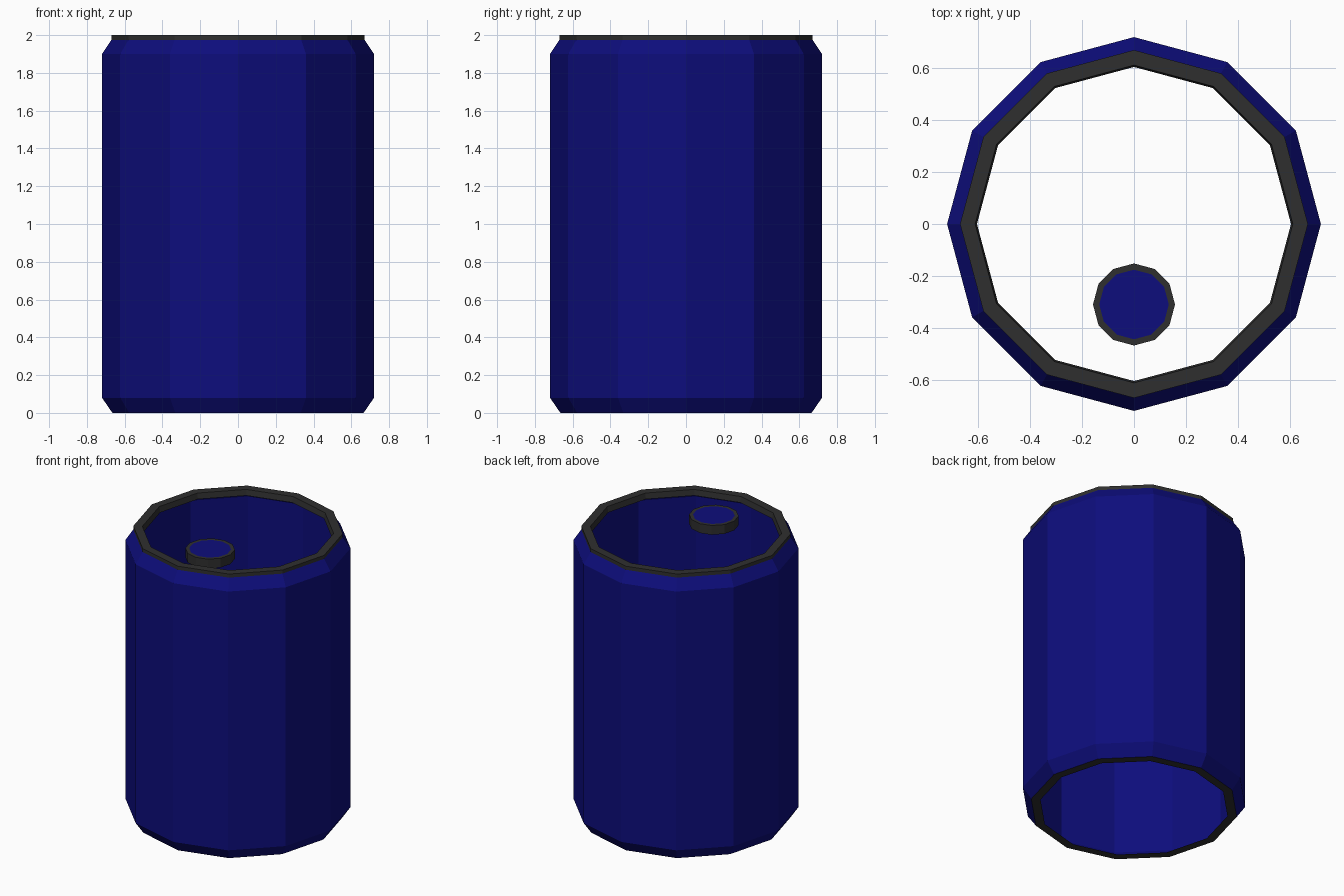
import bpy
import bmesh
from math import cos, sin, tau

SIDES = 12

cube = bpy.data.objects.get("Cube")
if cube:
    bpy.data.objects.remove(cube, do_unlink=True)


def make_material(name, rgb):
    mat = bpy.data.materials.new(name)
    mat.use_nodes = True
    mat.diffuse_color = (*rgb, 1)
    mat.node_tree.nodes["Principled BSDF"].inputs["Base Color"].default_value = (*rgb, 1)
    return mat


blue = make_material("deep blue", (0.004, 0.004, 0.2))
grey = make_material("dark grey", (0.028, 0.028, 0.028))


def lathe(name, profile, mat, y=0, cap=None):
    """Turn a (radius, height) profile into a faceted surface, with an optional cap."""
    bm = bmesh.new()
    rings = [[bm.verts.new((r * cos(tau * i / SIDES), y + r * sin(tau * i / SIDES), z))
              for i in range(SIDES)] for r, z in profile]
    for low, high in zip(rings, rings[1:]):
        for i in range(SIDES):
            j = (i + 1) % SIDES
            bm.faces.new((low[i], low[j], high[j], high[i]))
    if cap is not None:
        bm.faces.new(rings[-1]).material_index = 1
    mesh = bpy.data.meshes.new(name)
    bm.to_mesh(mesh)
    bm.free()
    mesh.materials.append(mat)
    if cap is not None:
        mesh.materials.append(cap)
    obj = bpy.data.objects.new(name, mesh)
    bpy.context.collection.objects.link(obj)
    return obj


# Open can wall with chamfered ends
lathe("can_wall", [(0.665, 0), (0.72, 0.08), (0.72, 1.9), (0.67, 1.975)], blue)

# Raised rim around the top opening
lathe("top_rim", [(0.67, 1.975), (0.67, 2), (0.612, 2), (0.605, 1.96)], grey)

# Flat ring around the bottom opening
lathe("bottom_rim", [(0.605, 0), (0.665, 0)], grey)

# Round button with a grey border and a blue face
lathe("button", [(0.158, 1.92), (0.158, 1.985), (0.134, 1.985)], grey, y=-0.31, cap=blue)
